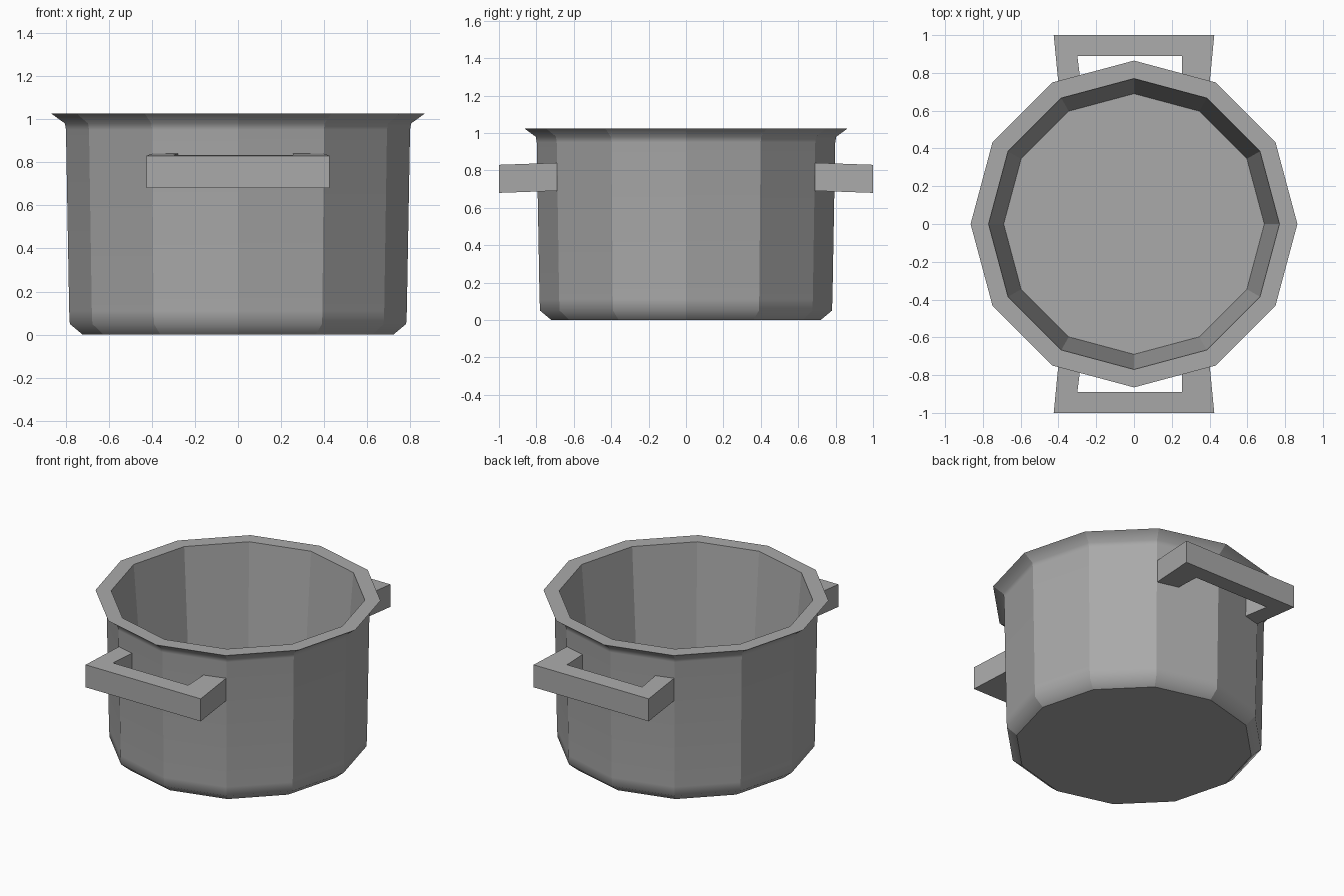
import bpy, bmesh, math

cube = bpy.data.objects.get("Cube")
if cube:
    bpy.data.objects.remove(cube, do_unlink=True)

SIDES = 12

metal = bpy.data.materials.new("grey metal")
metal.use_nodes = True
colour = (0.4, 0.4, 0.4, 1)
metal.diffuse_color = colour
metal.node_tree.nodes["Principled BSDF"].inputs["Base Color"].default_value = colour


def finish(bm, name):
    bmesh.ops.recalc_face_normals(bm, faces=bm.faces)
    mesh = bpy.data.meshes.new(name)
    bm.to_mesh(mesh)
    bm.free()
    mesh.materials.append(metal)
    obj = bpy.data.objects.new(name, mesh)
    bpy.context.collection.objects.link(obj)
    return obj


def make_pot():
    # (radius, height): outside from the base up to the rim, then inside down to the floor
    profile = [(0.72, 0), (0.78, 0.05), (0.783, 0.11), (0.798, 0.95), (0.803, 0.98),
               (0.865, 1.025), (0.77, 1.025), (0.69, 0.05)]
    hard_rings = (0, 5, 6, 7)
    bm = bmesh.new()
    rings = []
    for r, z in profile:
        angles = [math.tau * i / SIDES for i in range(SIDES)]
        rings.append([bm.verts.new((r * math.cos(a), r * math.sin(a), z)) for a in angles])
    for low, high in zip(rings, rings[1:]):
        for i in range(SIDES):
            j = (i + 1) % SIDES
            bm.faces.new((low[i], low[j], high[j], high[i]))
    bm.faces.new(rings[0])
    bm.faces.new(rings[-1])
    for f in bm.faces:
        f.smooth = True
    # crisp vertical corners, rim and base; soft blend along each panel
    for ring in rings:
        for v in ring:
            for e in v.link_edges:
                if e.other_vert(v) not in ring:
                    e.smooth = False
    for k in hard_rings:
        for i in range(SIDES):
            bm.edges.get((rings[k][i], rings[k][(i + 1) % SIDES])).smooth = False
    finish(bm, "pot_body")


def make_handle(name, side):
    # U-shaped outline whose arms end inside the pot wall
    outline = [(-0.395, 0.69), (-0.425, 1), (0.425, 1), (0.395, 0.69),
               (0.255, 0.69), (0.255, 0.89), (-0.3, 0.89), (-0.275, 0.69)]
    bm = bmesh.new()
    layers = []
    for base in (0.68, 0.83):
        layers.append([bm.verts.new((x, side * y, base + 0.035 * (1 - y))) for x, y in outline])
    low, high = layers
    n = len(outline)
    for i in range(n):
        j = (i + 1) % n
        bm.faces.new((low[i], low[j], high[j], high[i]))
    # two arms and the grip between them
    for layer in layers:
        for quad in ((0, 1, 6, 7), (1, 2, 5, 6), (2, 3, 4, 5)):
            bm.faces.new([layer[q] for q in quad])
    finish(bm, name)


make_pot()
make_handle("front_handle", -1)
make_handle("back_handle", 1)
